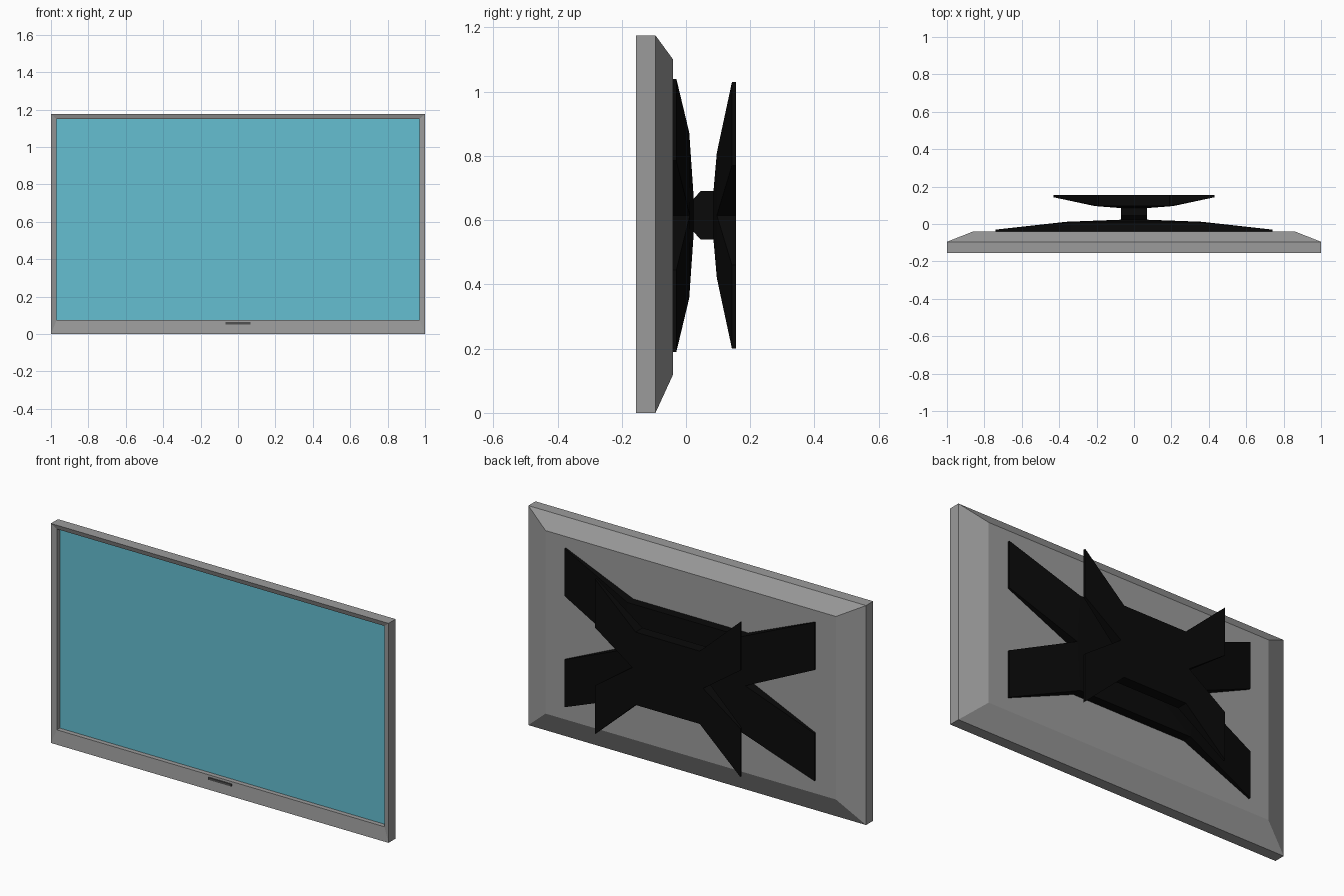
import bpy
import bmesh

if "Cube" in bpy.data.objects:
    bpy.data.objects.remove(bpy.data.objects["Cube"])


def material(name, rgb):
    m = bpy.data.materials.new(name)
    m.use_nodes = True
    colour = (*rgb, 1)
    m.diffuse_color = colour
    m.node_tree.nodes["Principled BSDF"].inputs["Base Color"].default_value = colour
    return m


GREY = material("casing grey", (0.33, 0.33, 0.33))
BLUE = material("screen blue", (0.13, 0.52, 0.64))
BLACK = material("mount black", (0.003, 0.003, 0.003))
DARK = material("button dark grey", (0.08, 0.08, 0.08))


def finish(name, bm, mats):
    bmesh.ops.recalc_face_normals(bm, faces=bm.faces)
    mesh = bpy.data.meshes.new(name)
    bm.to_mesh(mesh)
    bm.free()
    for m in mats:
        mesh.materials.append(m)
    obj = bpy.data.objects.new(name, mesh)
    bpy.context.collection.objects.link(obj)
    return obj


def loft(name, rects, mats):
    """Bridge rectangles (half width, bottom, top, y) and cap both ends."""
    bm = bmesh.new()
    rings = [[bm.verts.new(p) for p in
              ((-w, y, lo), (w, y, lo), (w, y, hi), (-w, y, hi))]
             for w, lo, hi, y in rects]
    first = bm.faces.new(rings[0])
    for a, b in zip(rings, rings[1:]):
        for i in range(4):
            j = (i + 1) % 4
            bm.faces.new((a[i], a[j], b[j], b[i]))
    bm.faces.new(rings[-1])
    first.material_index = len(mats) - 1
    return finish(name, bm, mats)


# Casing: recessed screen, sloping bezel, straight rim, tapered back
loft("television_casing", [
    (0.97, 0.075, 1.15, -0.122),
    (0.97, 0.075, 1.15, -0.147),
    (1.0, 0.0, 1.175, -0.155),
    (1.0, 0.0, 1.175, -0.095),
    (0.86, 0.12, 1.10, -0.04),
], [GREY, BLUE])

# Button bar on the lower bezel
loft("button_bar", [(0.068, 0.052, 0.064, -0.155),
                    (0.068, 0.052, 0.064, -0.14)], [DARK])

MID = 0.615


def spider(name, flat_y, tip, knee, notch, hub):
    """Four-armed bracket: flat on one side, rising to a hub on the other.
    tip = (x, outer dz, inner dz, y), knee = (x, dz, y),
    notch = (x, y), hub = (x, dz, y)."""
    bm = bmesh.new()

    def corner(x, dz, y):
        return {(sx, sz): bm.verts.new((sx * x, y, MID + sz * dz))
                for sx in (1, -1) for sz in (1, -1)}

    tx, outer, inner, ty = tip
    tip_out, tip_in = corner(tx, outer, ty), corner(tx, inner, ty)
    knees, hubs = corner(*knee), corner(*hub)
    notches = {s: bm.verts.new((s * notch[0], notch[1], MID)) for s in (1, -1)}

    for key in knees:
        s = key[0]
        bm.faces.new((tip_out[key], tip_in[key], notches[s], knees[key]))
        bm.faces.new((knees[key], notches[s], hubs[key]))
    for s in (1, -1):
        bm.faces.new((notches[s], hubs[s, 1], hubs[s, -1]))
        bm.faces.new((knees[1, s], knees[-1, s], hubs[-1, s], hubs[1, s]))
    bm.faces.new([hubs[k] for k in ((1, 1), (-1, 1), (-1, -1), (1, -1))])

    # Side walls down to the flat face
    outline = []
    for sx, sz in ((1, 1), (1, -1), (-1, -1), (-1, 1)):
        arm = [knees[sx, sz], tip_out[sx, sz], tip_in[sx, sz]]
        if sx == sz:
            outline += arm + [notches[sx]]
        else:
            outline += arm[::-1]
    base = [bm.verts.new((v.co.x, flat_y, v.co.z)) for v in outline]
    n = len(outline)
    for i in range(n):
        j = (i + 1) % n
        bm.faces.new((outline[i], outline[j], base[j], base[i]))
    bm.faces.new(base)
    return finish(name, bm, [BLACK])


# Bracket on the back of the casing, and the wall bracket behind it
spider("casing_bracket", -0.04, (0.74, 0.425, 0.17, -0.03),
       (0.34, 0.258, 0.01), (0.36, 0.012), (0.07, 0.07, 0.023))
spider("wall_bracket", 0.155, (0.43, 0.415, 0.155, 0.143),
       (0.19, 0.195, 0.096), (0.21, 0.096), (0.07, 0.07, 0.085))

# Neck joining the two brackets
loft("mount_neck", [(0.07, 0.57, 0.66, 0.018),
                    (0.07, 0.54, 0.69, 0.045),
                    (0.07, 0.54, 0.69, 0.09)], [BLACK])
